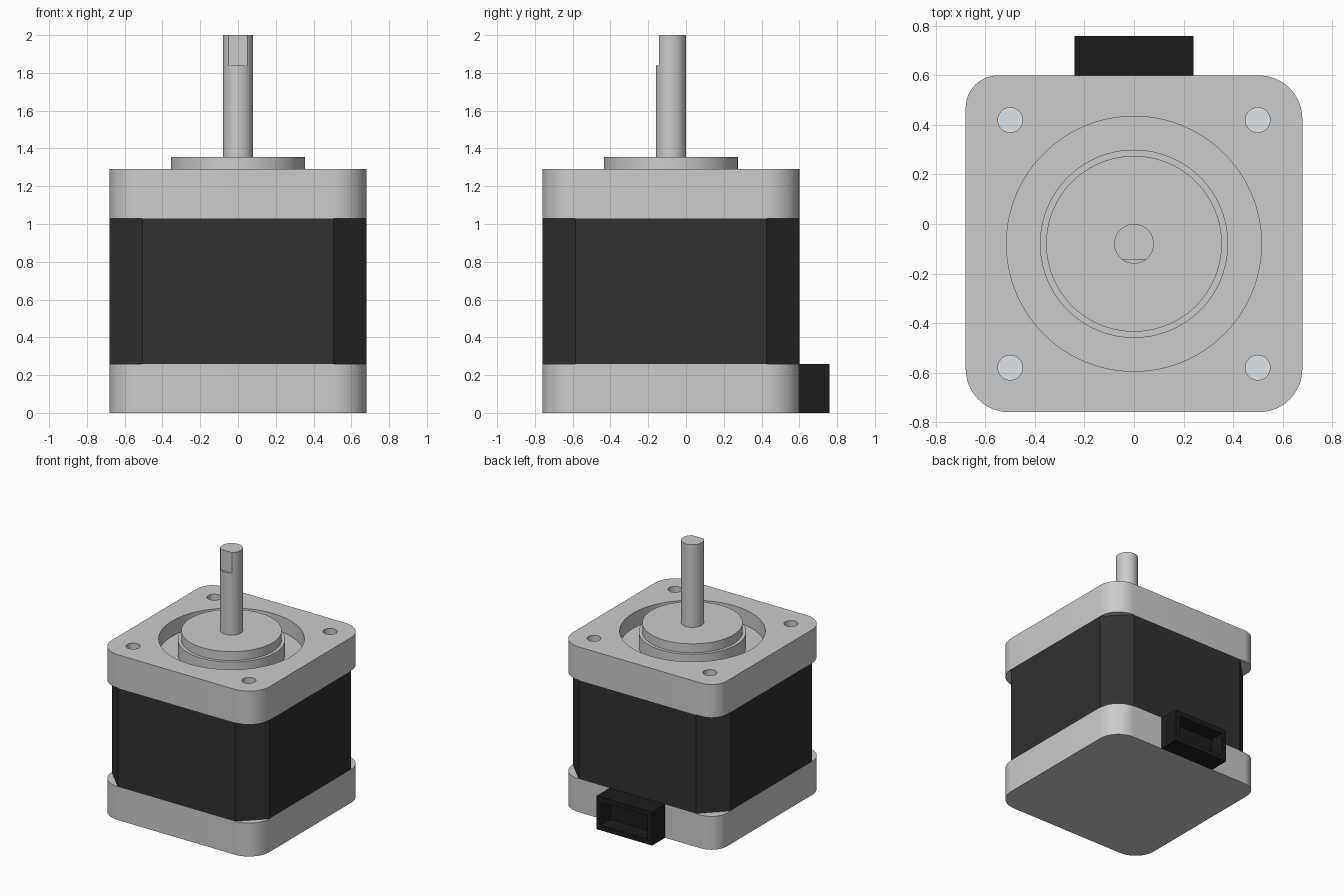
import bpy, bmesh
from math import pi, cos, sin, radians

if "Cube" in bpy.data.objects:
    bpy.data.objects.remove(bpy.data.objects["Cube"])

CY = -0.08          # motor axis in y
H = 0.68            # half width of the body


def material(name, rgb):
    m = bpy.data.materials.new(name)
    m.diffuse_color = (*rgb, 1)
    m.use_nodes = True
    m.node_tree.nodes["Principled BSDF"].inputs["Base Color"].default_value = m.diffuse_color
    return m


def prism(name, pts, z0, z1, mat=None):
    """Extrude a closed outline (centred on the motor axis) from z0 to z1."""
    bm = bmesh.new()
    face = bm.faces.new([bm.verts.new((x, y + CY, z0)) for x, y in pts])
    top = bmesh.ops.extrude_face_region(bm, geom=[face])["geom"]
    bmesh.ops.translate(bm, vec=(0, 0, z1 - z0),
                        verts=[g for g in top if isinstance(g, bmesh.types.BMVert)])
    bmesh.ops.recalc_face_normals(bm, faces=bm.faces)
    me = bpy.data.meshes.new(name)
    bm.to_mesh(me)
    bm.free()
    ob = bpy.data.objects.new(name, me)
    bpy.context.collection.objects.link(ob)
    if mat:
        me.materials.append(mat)
    return ob


def circle(r, n=64, cx=0, cy=0):
    return [(cx + r * cos(2 * pi * i / n), cy + r * sin(2 * pi * i / n)) for i in range(n)]


def rect(x0, x1, y0, y1):
    return [(x0, y0 - CY), (x1, y0 - CY), (x1, y1 - CY), (x0, y1 - CY)]


def square(radii, n):
    """Square outline; n arc steps per corner (1 gives a chamfer)."""
    pts = []
    for k, (sx, sy) in enumerate([(1, 1), (-1, 1), (-1, -1), (1, -1)]):
        r = radii[k]
        for i in range(n + 1):
            a = pi / 2 * (k + i / n)
            pts.append((sx * (H - r) + r * cos(a), sy * (H - r) + r * sin(a)))
    return pts


def cut(ob, *cutters):
    bpy.context.view_layer.objects.active = ob
    for c in cutters:
        m = ob.modifiers.new("cut", 'BOOLEAN')
        m.operation, m.solver, m.object = 'DIFFERENCE', 'EXACT', c
        bpy.ops.object.modifier_apply(modifier=m.name)
        bpy.data.objects.remove(c)


black = material("connector_black", (0.012, 0.012, 0.012))
dark = material("stator_dark", (0.03, 0.03, 0.03))
steel = material("hole_steel", (0.72, 0.77, 0.8))

# end caps and chamfered stator
corner = (0.175, 0.13, 0.175, 0.175)
lower_cap = prism("lower_cap", square(corner, 12), 0, 0.26)
prism("stator_body", square((0.175,) * 4, 1), 0.26, 1.03, dark)
upper_cap = prism("upper_cap", square(corner, 12), 1.03, 1.29)

# annular recess and screw holes in the upper cap
holes = [(sx * 0.5, sy * 0.5) for sx in (-1, 1) for sy in (-1, 1)]
cut(upper_cap, prism("recess_cutter", circle(0.515, 96), 1.17, 1.4),
    *[prism("hole_cutter", circle(0.05, 32, x, y), 1.05, 1.4) for x, y in holes])
for x, y in holes:
    prism("screw_hole_floor", circle(0.05, 32, x, y), 1.045, 1.055, steel)

# stepped pilot boss
boss_base = prism("boss_base", circle(0.38, 96), 1.165, 1.285)
boss_top = prism("boss_top", circle(0.355, 96), 1.28, 1.355)

# shaft with a flat near its tip
shaft = prism("shaft", circle(0.08, 48), 1.35, 2.0)
cut(shaft, prism("flat_cutter", rect(-0.2, 0.2, -0.4, -0.143), 1.84, 2.2))

# connector socket on the back
socket = prism("connector_socket", rect(-0.24, 0.24, 0.6, 0.76), 0, 0.26, black)
cut(socket, prism("socket_cutter", rect(-0.2, 0.2, 0.64, 0.9), 0.04, 0.22, black))

bpy.ops.object.select_all(action='DESELECT')
for ob in (lower_cap, upper_cap, boss_base, boss_top, shaft):
    ob.select_set(True)
bpy.context.view_layer.objects.active = upper_cap
bpy.ops.object.shade_smooth_by_angle(angle=radians(30))
